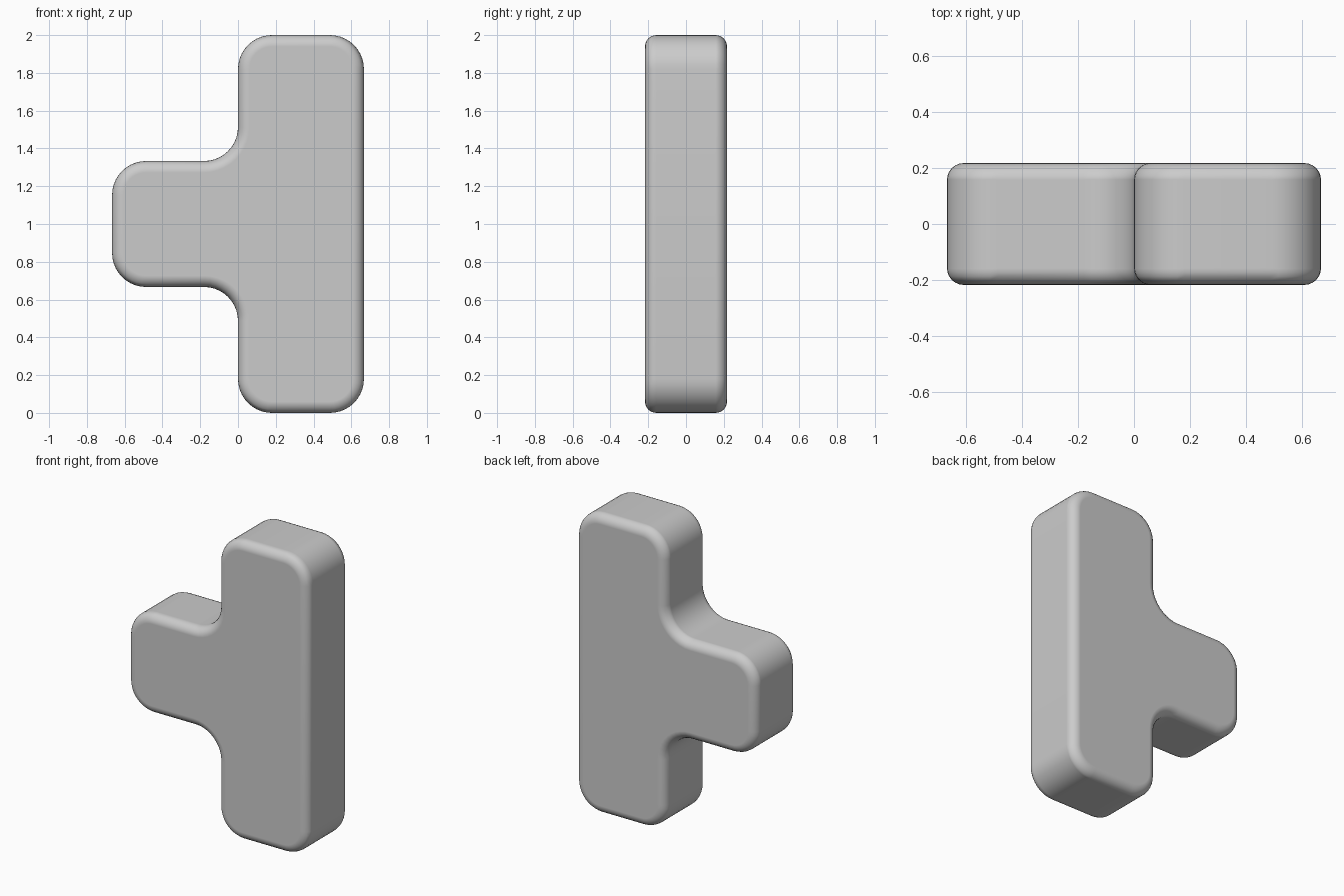
import bpy, bmesh
from mathutils import Vector
from math import pi, tan, cos, sin, atan2, radians

if "Cube" in bpy.data.objects:
    bpy.data.objects.remove(bpy.data.objects["Cube"])

HALF_DEPTH, CORNER, RIM, STEPS = 0.217, 0.18, 0.06, 10
U = 2 / 3

# T-shaped outline in x, z (counter-clockwise)
outline = [(0, 0), (U, 0), (U, 2), (0, 2), (0, 2 * U), (-U, 2 * U), (-U, U), (0, U)]


def rounded(points, r, steps):
    """Replace each right-angle corner with a quarter-circle arc."""
    result = []
    for i, p in enumerate(points):
        p = Vector(p)
        a = (Vector(points[i - 1]) - p).normalized()
        b = (Vector(points[(i + 1) % len(points)]) - p).normalized()
        centre = p + (a + b) * r
        for k in range(steps + 1):
            t = k / steps * pi / 2
            result.append(centre - b * r * cos(t) - a * r * sin(t))
    return result


# Block: rounded outline extruded through its depth
bm = bmesh.new()
verts = [bm.verts.new((p.x, -HALF_DEPTH, p.y)) for p in rounded(outline, CORNER, STEPS)]
face = bm.faces.new(verts)
extruded = bmesh.ops.extrude_face_region(bm, geom=[face])
moved = [g for g in extruded["geom"] if isinstance(g, bmesh.types.BMVert)]
bmesh.ops.translate(bm, verts=moved, vec=(0, 2 * HALF_DEPTH, 0))
bmesh.ops.recalc_face_normals(bm, faces=bm.faces)

mesh = bpy.data.meshes.new("t_block")
bm.to_mesh(mesh)
bm.free()
mesh.shade_smooth()
block = bpy.data.objects.new("t_block", mesh)
bpy.context.collection.objects.link(block)

# Soft rims on the front and back faces
bevel = block.modifiers.new("soft_rim", "BEVEL")
bevel.width = RIM
bevel.segments = 6
bevel.limit_method = "ANGLE"
bevel.angle_limit = radians(60)
bevel.harden_normals = True
